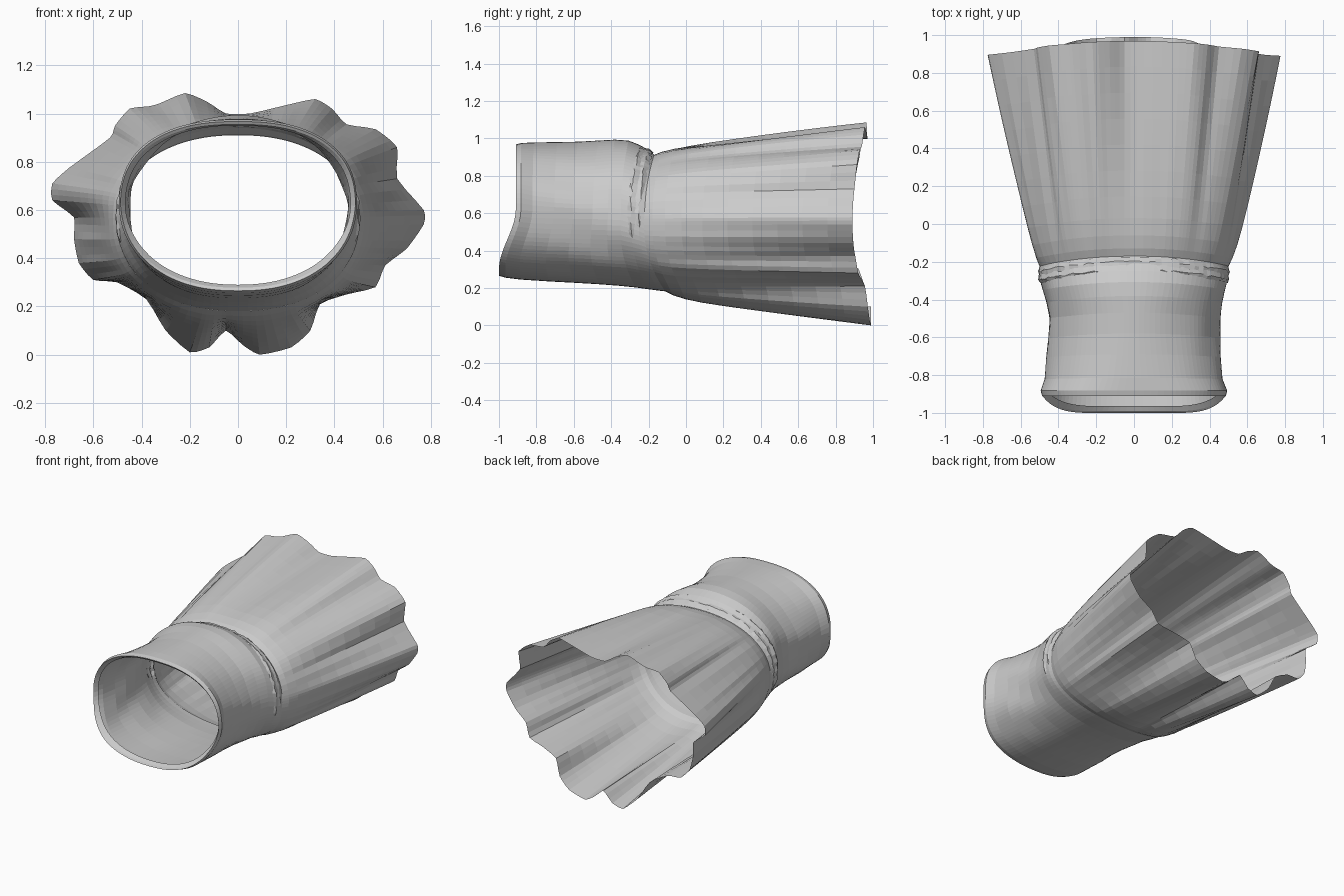
import bpy, bmesh, math, random
from mathutils import Vector

if "Cube" in bpy.data.objects:
    bpy.data.objects.remove(bpy.data.objects["Cube"])

random.seed(4)
SUB = 3  # spline samples between hem points

# wavy hem outline (x, z), counter-clockwise from the right side
HEM = [(.77,.6),(.66,.73),(.66,.86),(.57,.935),(.45,.955),(.39,1.02),(.32,1.06),(.2,1.035),
       (.05,1.0),(-.05,1.0),(-.13,1.05),(-.22,1.085),(-.33,1.04),(-.37,1.03),(-.45,1.02),(-.51,.95),
       (-.53,.9),(-.7,.775),(-.77,.71),(-.77,.64),(-.68,.57),(-.68,.48),(-.66,.38),(-.6,.31),
       (-.5,.3),(-.38,.23),(-.3,.1),(-.2,.01),(-.12,.03),(-.05,.1),(.02,.04),(.09,0),
       (.22,.03),(.3,.1),(.34,.21),(.45,.25),(.57,.28),(.61,.37),(.7,.44),(.77,.54)]


def closed_spline(pts, sub):
    out, n = [], len(pts)
    for i in range(n):
        a, b, c, d = (Vector(pts[(i + k) % n]) for k in (-1, 0, 1, 2))
        for j in range(sub):
            t = j / sub
            cat = .5 * (2*b + (c-a)*t + (2*a-5*b+4*c-d)*t*t + (3*b-a-3*c+d)*t**3)
            out.append(cat.lerp(b.lerp(c, t), .5))
    return out


def oval(ang, w, top, bot, n_up, n_low):
    """Superellipse point in the x-z plane, upper and lower halves shaped separately."""
    n = n_up if math.sin(ang) > 0 else n_low
    c, s = math.cos(ang), math.sin(ang)
    mid = bot + (top - bot) * .5
    return Vector((w * math.copysign(abs(c) ** (2 / n), c),
                   mid + (top - bot) / 2 * math.copysign(abs(s) ** (2 / n), s)))


def waist_y(ang):
    s = math.sin(ang)
    return -.225 + (.05 if s > 0 else .115) * s * s


def loft(name, rings, closed=True):
    bm = bmesh.new()
    rows = [[bm.verts.new(p) for p in r] for r in rings]
    n = len(rows[0])
    for a, b in zip(rows, rows[1:]):
        for i in range(n if closed else n - 1):
            j = (i + 1) % n
            bm.faces.new((a[i], a[j], b[j], b[i]))
    bmesh.ops.recalc_face_normals(bm, faces=bm.faces)
    me = bpy.data.meshes.new(name)
    bm.to_mesh(me)
    bm.free()
    bpy.context.collection.objects.link(bpy.data.objects.new(name, me))


# flared skirt: folds fade in from the waist towards the hem
hem = closed_spline(HEM, SUB)
angles = [math.atan2((p.y - .55) / .53, p.x / .75) for p in hem]
rings = []
for t in (0, .04, .1, .18, .28, .4, .52, .64, .76, .88, 1):
    ring = []
    for p, a in zip(hem, angles):
        s = math.sin(a)
        end = .89 + (.08 if s > 0 else .1) * s * s
        q = oval(a, .5, .91, .181, 2.2, 2.2).lerp(p, t)
        puff = (1 - math.exp(-t * 14)) * (1 - t)
        # faint pleats between the big folds
        pleat = .006 * math.sin(31 * a) * t * (1 - t) * 4
        y = waist_y(a)
        ring.append((q.x * (1 + .05 * puff + pleat), y + (end - y) * t,
                     .55 + (q.y - .55) * (1 + .1 * puff + pleat)))
    rings.append(ring)
loft("skirt", rings)

# bodice tube: (fraction from neck to waist, half width, top, bottom, upper and lower roundness)
BODICE = [(.04, .468, .95, .29, 2.3, 2.2), (.01, .482, .955, .278, 2.4, 2.3),
          (0, .487, .967, .265, 2.4, 2.3), (.04, .495, .975, .255, 2.4, 2.3),
          (.13, .474, .978, .245, 2.2, 2.35), (.3, .466, .98, .235, 2.0, 2.35),
          (.45, .46, .982, .228, 1.9, 2.3), (.6, .458, .988, .22, 1.9, 2.3),
          (.72, .468, .993, .212, 2.0, 2.3), (.82, .485, .988, .203, 2.1, 2.2),
          (.9, .5, .965, .193, 2.1, 2.2), (.96, .505, .94, .186, 2.15, 2.2),
          (1.01, .5, .91, .181, 2.2, 2.2)]
N = 96
rings = []
for f, w, top, bot, nu, nl in BODICE:
    ring = []
    for i in range(N):
        a = 2 * math.pi * i / N
        p = oval(a, w, top, bot, nu, nl)
        drop = min(max((.62 - p.y) / .32, 0), 1)
        front = -.91 - .09 * drop * drop * (3 - 2 * drop)
        # soft creases on the sides
        k = 1 - .014 * abs(math.cos(a)) * math.sin(min(f, 1) * math.pi) * (1 + math.sin(9 * a + 8 * f))
        # lower front corners tuck in towards the centre
        tuck = 1 - .06 * drop * max(1 - f, 0) ** 3
        ring.append((p.x * k * tuck, front + (waist_y(a) - front) * f, p.y))
    rings.append(ring)
loft("bodice", rings)

# gathered waistband, crumpled over the top and upper sides only
rings = []
for dy, grow in ((-.085, -.012), (-.07, .01), (-.045, .0), (-.025, .01), (-.005, -.015)):
    ring = []
    for i in range(-4, N // 2 + 5):
        a = 2 * math.pi * i / N
        p = oval(a, .5, .93 - .35 * dy, .19 - .2 * dy, 2.2, 2.2)
        k = 1 + grow + random.uniform(-.007, .007)
        ring.append((p.x * k, waist_y(a) + dy + random.uniform(-.006, .006),
                     .55 + (p.y - .55) * k))
    rings.append(ring)
loft("gathered_waistband", rings, closed=False)
